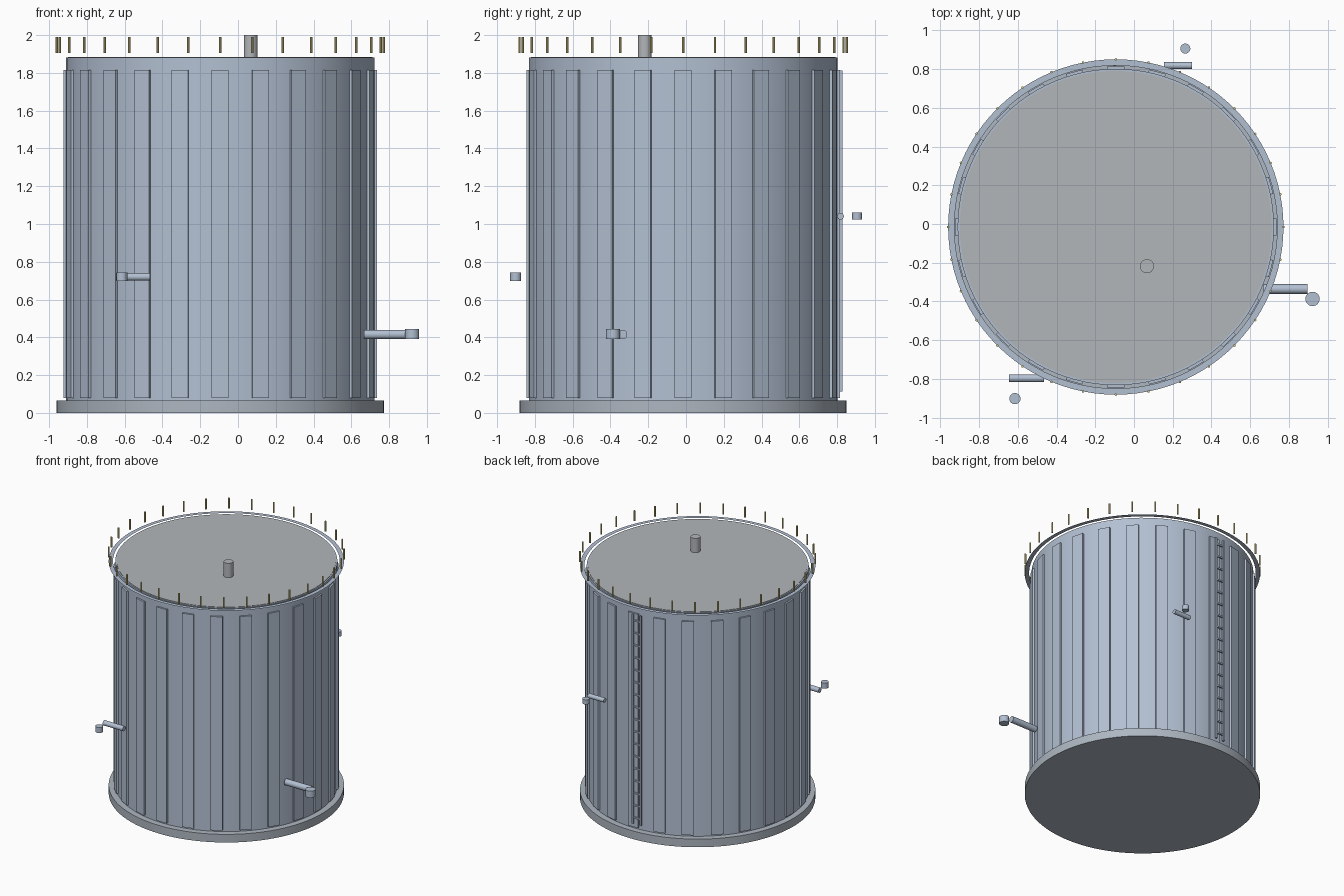
import bpy, bmesh
from math import cos, sin, pi, radians
from mathutils import Matrix, Vector

if "Cube" in bpy.data.objects:
    bpy.data.objects.remove(bpy.data.objects["Cube"])

CX, CY = -0.094, -0.0155      # tank axis


def material(name, rgb):
    m = bpy.data.materials.new(name)
    m.diffuse_color = (*rgb, 1)
    m.use_nodes = True
    m.node_tree.nodes["Principled BSDF"].inputs["Base Color"].default_value = m.diffuse_color
    return m


STEEL = material("blue_steel", (0.45, 0.53, 0.65))
BASE = material("base_grey", (0.42, 0.47, 0.53))
ROOF = material("roof_grey", (0.45, 0.47, 0.49))
YELLOW = material("rail_yellow", (0.72, 0.62, 0.25))


def finish(name, bm, mat, smooth=False):
    me = bpy.data.meshes.new(name)
    bm.to_mesh(me)
    bm.free()
    ob = bpy.data.objects.new(name, me)
    bpy.context.collection.objects.link(ob)
    me.materials.append(mat)
    if smooth:
        bpy.ops.object.select_all(action='DESELECT')
        ob.select_set(True)
        bpy.context.view_layer.objects.active = ob
        bpy.ops.object.shade_smooth_by_angle(angle=radians(30))
    return ob


def add_cyl(bm, a, b, r, seg=24):
    a, b = Vector(a), Vector(b)
    d = b - a
    mat = Matrix.Translation((a + b) / 2) @ d.to_track_quat('Z', 'Y').to_matrix().to_4x4()
    bmesh.ops.create_cone(bm, cap_ends=True, segments=seg, radius1=r, radius2=r,
                          depth=d.length, matrix=mat)


def add_box(bm, centre, size, rot=0.0):
    mat = (Matrix.Translation(centre) @ Matrix.Rotation(rot, 4, 'Z')
           @ Matrix.Diagonal((*size, 1)))
    bmesh.ops.create_cube(bm, size=1, matrix=mat)


def cylinder(name, a, b, r, mat, seg=24):
    bm = bmesh.new()
    add_cyl(bm, a, b, r, seg)
    return finish(name, bm, mat, True)


# Base slab, shell, roof and vent
cylinder("base_slab", (CX, CY, 0), (CX, CY, 0.066), 0.866, BASE, 96)
cylinder("tank_shell", (CX, CY, 0.06), (CX, CY, 1.881), 0.817, STEEL, 96)
cylinder("roof_disc", (CX, CY, 1.86), (CX, CY, 1.884), 0.806, ROOF, 96)
cylinder("roof_vent", (0.067, -0.218, 1.87), (0.067, -0.218, 2.0), 0.036, ROOF, 32)

# Thin walkway ring around the roof, with a small gap to the shell
bm = bmesh.new()
N = 96
loops = [[bm.verts.new((CX + r * cos(2 * pi * i / N), CY + r * sin(2 * pi * i / N), 1.882))
          for i in range(N)] for r in (0.834, 0.866)]
for i in range(N):
    j = (i + 1) % N
    bm.faces.new((loops[0][i], loops[1][i], loops[1][j], loops[0][j]))
finish("walkway_ring", bm, STEEL)

# Raised wall panels
bm = bmesh.new()
for i in range(24):
    a = 2 * pi * i / 24
    add_box(bm, (CX + 0.81 * cos(a), CY + 0.81 * sin(a), 0.9475), (0.04, 0.09, 1.735), a)
finish("wall_panels", bm, STEEL)

# Railing posts
bm = bmesh.new()
for i in range(32):
    a = 2 * pi * i / 32
    x, y = CX + 0.866 * cos(a), CY + 0.866 * sin(a)
    add_cyl(bm, (x, y, 1.906), (x, y, 1.99), 0.0065, 8)
finish("railing_posts", bm, YELLOW, True)

# Ladder on the back
bm = bmesh.new()
LX, LY = CX - 0.04, CY + 0.838
for s in (-1, 1):
    add_box(bm, (LX + s * 0.035, LY, 0.963), (0.014, 0.014, 1.7))
for i in range(17):
    add_box(bm, (LX, LY, 0.163 + 0.1 * i), (0.07, 0.01, 0.012))
finish("ladder", bm, STEEL)

# Pipes with separate upright valve stubs:
# name, x start, x end, y, z, radius, stub x, stub y, stub radius, stub z range
PIPES = [("front", -0.645, -0.465, -0.797, 0.72, 0.02, -0.615, -0.902, 0.029, 0.698, 0.742),
         ("right", 0.668, 0.896, -0.336, 0.415, 0.025, 0.922, -0.387, 0.037, 0.39, 0.444),
         ("back", 0.155, 0.30, 0.818, 1.041, 0.018, 0.265, 0.906, 0.026, 1.023, 1.061)]
for n, x0, x1, y, z, r, sx, sy, sr, z0, z1 in PIPES:
    cylinder(n + "_pipe", (x0, y, z), (x1, y, z), r, STEEL)
    cylinder(n + "_valve", (sx, sy, z0), (sx, sy, z1), sr, STEEL)
